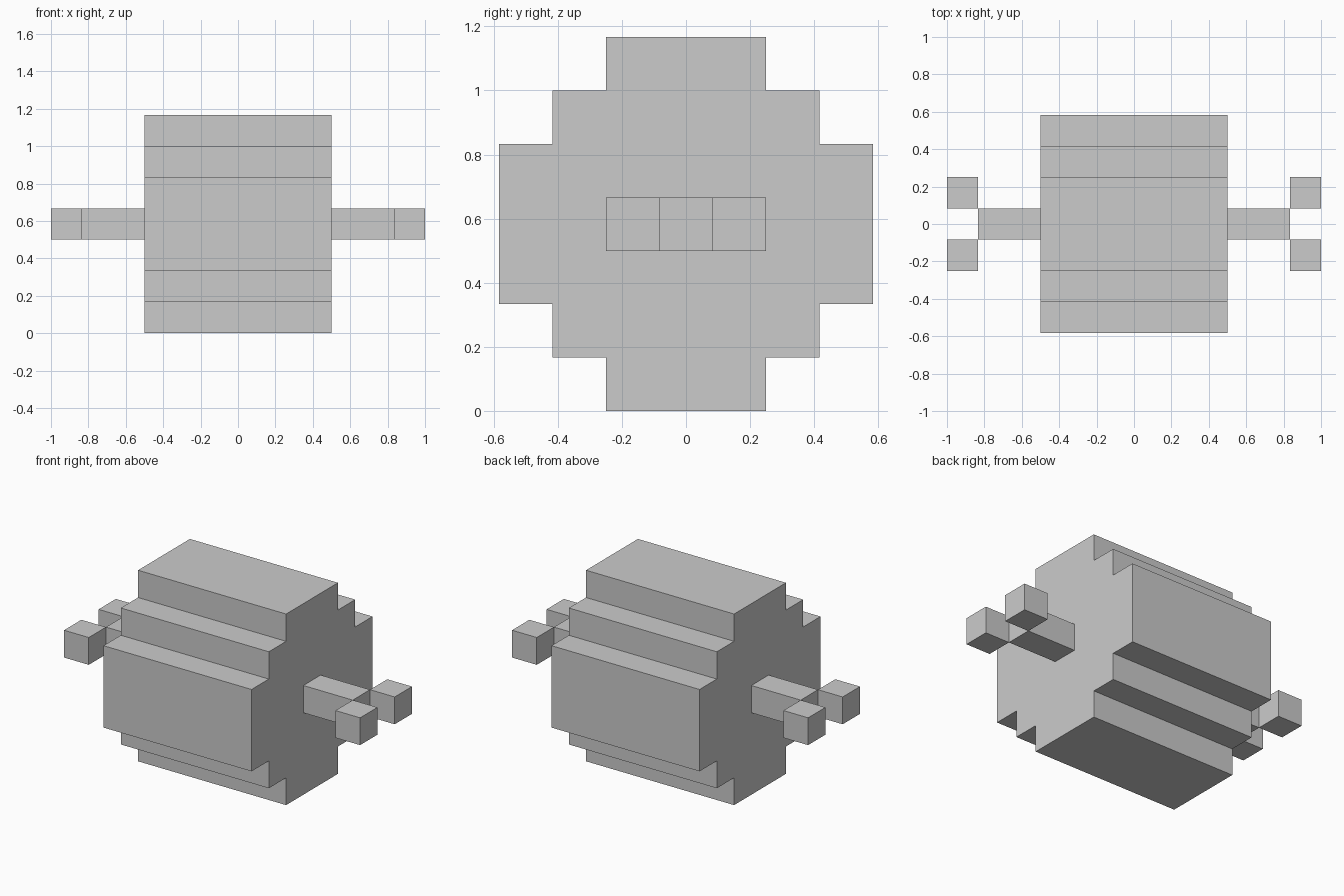
import bpy, bmesh
from mathutils import Vector

if "Cube" in bpy.data.objects:
    bpy.data.objects.remove(bpy.data.objects["Cube"])

U = 1 / 6  # one voxel


def finish(name, bm):
    bmesh.ops.recalc_face_normals(bm, faces=bm.faces)
    mesh = bpy.data.meshes.new(name)
    bm.to_mesh(mesh)
    bm.free()
    obj = bpy.data.objects.new(name, mesh)
    bpy.context.collection.objects.link(obj)
    return obj


def box(name, lo, hi):
    """Box between two corners given in voxels."""
    lo, hi = Vector(lo) * U, Vector(hi) * U
    bm = bmesh.new()
    bmesh.ops.create_cube(bm, size=1)
    bmesh.ops.scale(bm, vec=hi - lo, verts=bm.verts)
    bmesh.ops.translate(bm, vec=(lo + hi) / 2, verts=bm.verts)
    return finish(name, bm)


# Candy body: stepped round profile extruded along x
half = [(1.5, 0), (1.5, 1), (2.5, 1), (2.5, 2), (3.5, 2),
        (3.5, 5), (2.5, 5), (2.5, 6), (1.5, 6), (1.5, 7)]
profile = half + [(-y, z) for y, z in reversed(half)]
bm = bmesh.new()
cap = bm.faces.new([bm.verts.new((-3 * U, y * U, z * U)) for y, z in profile])
ext = bmesh.ops.extrude_face_region(bm, geom=[cap], use_keep_orig=True)
bmesh.ops.translate(bm, vec=(6 * U, 0, 0),
                    verts=[v for v in ext["geom"] if isinstance(v, bmesh.types.BMVert)])
finish("candy_body", bm)

# Twisted wrapper ends: a stem and two flared tips on each side
for side, s in (("left", -1), ("right", 1)):
    x0, x1, x2 = 3 * s, 5 * s, 6 * s
    box(f"{side}_wrapper_stem", (min(x0, x1), -0.5, 3), (max(x0, x1), 0.5, 4))
    for end, y in (("front", -1), ("back", 1)):
        box(f"{side}_{end}_wrapper_tip",
            (min(x1, x2), y - 0.5, 3), (max(x1, x2), y + 0.5, 4))
